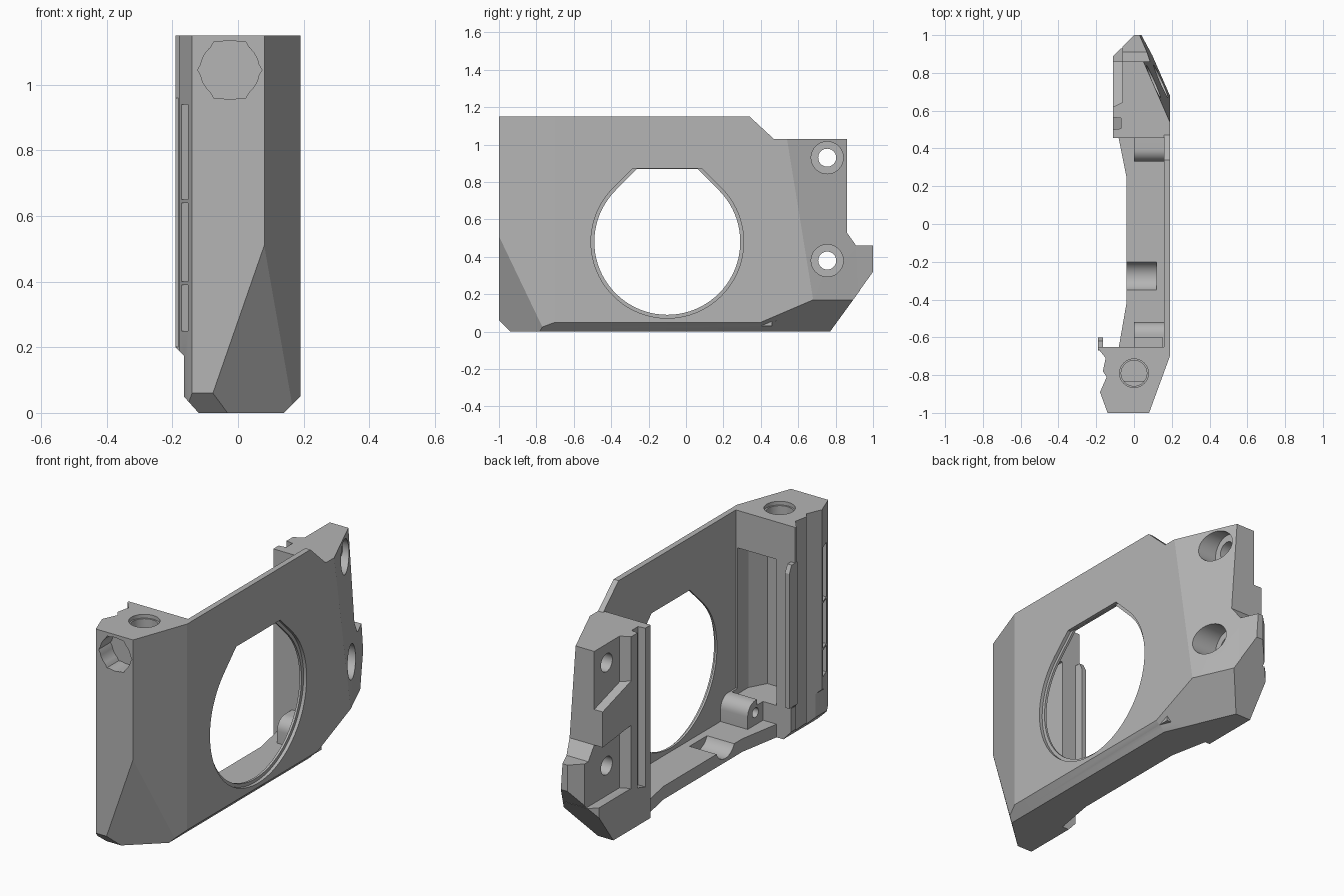
import bpy, bmesh, math
from mathutils import Vector

old = bpy.data.objects.get("Cube")
if old:
    bpy.data.objects.remove(old, do_unlink=True)

grey = bpy.data.materials.new("mid grey")
grey.use_nodes = True
grey.diffuse_color = (0.46, 0.46, 0.46, 1)
grey.node_tree.nodes["Principled BSDF"].inputs["Base Color"].default_value = grey.diffuse_color

INSIDE = Vector((0.1, 0, 0.5))
# Outer bevel planes, three points each
PLANES = [
    ((0.08, -1, 0.51), (-0.08, -1, 0.05), (0.19, -0.75, 0.04)),   # front corner
    ((0.19, 0, 0.05), (0.14, 0, 0), (0.19, 0.3, 0.05)),           # bottom outer
    ((0.19, 0.4, 0.05), (0.19, 0.68, 0.17), (0.10, 0.89, 0.17)),  # bottom rear
    ((0.19, 0.54, 1.03), (0.19, 0.68, 0.17), (0.05, 0.86, 1.03)), # rear taper
    ((-0.11, 0.89, 0), (0, 1, 0), (0, 1, 1)),                     # rear inner
    ((0, -1, 0.06), (0, -0.94, 0), (0.1, -1, 0.06)),              # front toe
    ((-0.165, 0, 0.05), (-0.12, 0, 0), (-0.165, 0.3, 0.05)),      # inner toe
]


def prism(name, axis, pts, lo, hi, bevelled=False):
    """Extrude a 2D outline along an axis, optionally trimmed by the bevel planes."""
    place = {"X": lambda a, b, t: (t, a, b),
             "Y": lambda a, b, t: (a, t, b),
             "Z": lambda a, b, t: (a, b, t)}[axis]
    bm = bmesh.new()
    face = bm.faces.new([bm.verts.new(place(a, b, lo)) for a, b in pts])
    ext = bmesh.ops.extrude_face_region(bm, geom=[face])
    shift = Vector(place(0, 0, hi - lo))
    bmesh.ops.translate(bm, vec=shift, verts=[v for v in ext["geom"] if isinstance(v, bmesh.types.BMVert)])
    if bevelled:
        for tri in PLANES:
            a, b, c = map(Vector, tri)
            n = (b - a).cross(c - a).normalized()
            if n.dot(INSIDE - a) > 0:
                n = -n
            geom = bm.verts[:] + bm.edges[:] + bm.faces[:]
            bmesh.ops.bisect_plane(bm, geom=geom, plane_co=a, plane_no=n, clear_outer=True)
            rim = [e for e in bm.edges if e.is_boundary]
            if rim:
                bmesh.ops.holes_fill(bm, edges=rim, sides=0)
    bmesh.ops.recalc_face_normals(bm, faces=bm.faces)
    mesh = bpy.data.meshes.new(name)
    bm.to_mesh(mesh)
    bm.free()
    mesh.materials.append(grey)
    obj = bpy.data.objects.new(name, mesh)
    bpy.context.collection.objects.link(obj)
    return obj


def rect(a0, a1, b0, b1):
    return [(a0, b0), (a1, b0), (a1, b1), (a0, b1)]


def circle(a, b, r, n=40):
    return [(a + r * math.cos(math.tau * i / n), b + r * math.sin(math.tau * i / n)) for i in range(n)]


def teardrop(a, b, r, top):
    """Circle with 45 degree shoulders up to a flat top."""
    n = 60
    arc = [math.radians(135 + 270 * i / n) for i in range(n + 1)]
    pts = [(a + r * math.cos(t), b + r * math.sin(t)) for t in arc]
    half = r * math.sqrt(2) - (top - b)
    return pts + [(a + half, top), (a - half, top)]


def combine(body, other, mode):
    mod = body.modifiers.new(mode.lower(), "BOOLEAN")
    mod.operation, mod.object, mod.solver = mode, other, "EXACT"
    bpy.context.view_layer.objects.active = body
    bpy.ops.object.modifier_apply(modifier=mod.name)
    bpy.data.objects.remove(other, do_unlink=True)


# Thin side plate
body = prism("bracket_body", "X", [(-0.7, 0), (0.5, 0), (0.5, 1.03), (0.47, 1.03), (0.34, 1.15), (-0.7, 1.15)],
             0.16, 0.19, True)

# Front column with grooved inner side
column = [(-0.14, -1), (0.08, -1), (0.19, -0.7), (0.19, -0.65), (-0.19, -0.65), (-0.19, -0.66),
          (-0.15, -0.71), (-0.165, -0.78), (-0.145, -0.81), (-0.18, -0.89)]
# Bottom shelf
shelf = [(0.19, -0.7), (0.19, 0.5), (-0.09, 0.5), (-0.08, 0.45), (-0.04, 0.25),
         (-0.04, -0.42), (-0.08, -0.65), (-0.09, -0.7)]
# Rear block and its raised inner features
block = [(0.455, 0), (0.77, 0), (1, 0.32), (1, 0.46), (0.91, 0.46), (0.86, 0.53), (0.86, 1.03), (0.455, 1.03)]
foot = [(0.455, 0), (0.77, 0), (0.93, 0.22), (0.63, 0.22), (0.455, 0.17)]
wedge = [(0.6, 0.56), (0.86, 0.53), (0.86, 0.72), (0.6, 0.8)]
rail = [(0, 0.455), (-0.11, 0.455), (-0.11, 0.5), (-0.07, 0.505), (-0.07, 0.56), (-0.11, 0.565),
        (-0.11, 0.62), (-0.06, 0.645), (0, 0.645)]
parts = [
    prism("column", "Z", column, 0, 1.15, True),
    prism("shelf", "Z", shelf, 0, 0.07, True),
    prism("rear_block", "X", block, -0.06, 0.19, True),
    prism("rear_foot", "X", foot, -0.11, 0.1, True),
    prism("rear_wedge", "X", wedge, -0.11, 0, True),
    prism("rear_rail", "Z", rail, 0.15, 1.03),
    prism("column_lip", "X", [(-0.67, 0.2), (-0.6, 0.2), (-0.6, 0.92), (-0.62, 0.96), (-0.67, 0.96)], -0.19, -0.165),
]
# Rounded screw bosses beside the column and the rear block
for y, side in ((-0.585, -1), (0.395, 1)):
    arch = [(y + 0.065 * math.cos(t), 0.135 + 0.065 * math.sin(t))
            for t in (math.pi * i / 16 for i in range(17))]
    parts.append(prism("boss", "X", arch + [(y - 0.065, 0.03), (y + 0.065, 0.03)], 0, 0.17))
    y0, y1 = sorted((y, y + side * 0.085))
    parts.append(prism("boss_web", "X", rect(y0, y1, 0.03, 0.2), 0, 0.17))
for p in parts:
    combine(body, p, "UNION")

# Large opening with a stepped rim
cuts = [
    prism("opening", "X", teardrop(-0.1, 0.48, 0.39, 0.87), 0.1, 0.3),
    prism("opening_rim", "X", teardrop(-0.1, 0.48, 0.408, 0.871), 0.172, 0.3),
    # Column pocket, top socket and front nut recess
    prism("pocket", "Z", [(0.15, -0.6), (0.15, -0.74), (0.1, -0.83), (-0.08, -0.83), (-0.08, -0.6)], 0.17, 0.95),
    prism("top_socket", "Z", circle(0, -0.79, 0.068), 0.9, 1.3),
    prism("top_socket_rim", "Z", circle(0, -0.79, 0.076), 1.13, 1.3),
    prism("nut_recess", "Y", circle(-0.025, 1.045, 0.098, 6), -1.2, -0.9),
    prism("nut_round", "Y", circle(-0.025, 1.045, 0.09), -1.2, -0.9),
    # Column base step and shelf channel
    prism("base_step", "Y", [(-0.3, -0.1), (-0.165, -0.1), (-0.165, 0.175), (-0.195, 0.205), (-0.3, 0.205)], -1.2, -0.5),
    prism("shelf_channel", "X", circle(-0.275, 0.1, 0.08), -0.2, 0.12),
]
# Rear through holes with counterbores
for z in (0.93, 0.38):
    cuts.append(prism("bolt_hole", "X", circle(0.755, z, 0.048), -0.3, 0.3))
    cuts.append(prism("counterbore", "X", circle(0.755, z, 0.086), 0.03, 0.3))
    cuts.append(prism("bolt_seat", "X", circle(0.755, z, 0.075), -0.3, -0.061))
# Pilot holes in the bosses
for y in (-0.585, 0.395):
    cuts.append(prism("pilot_hole", "X", circle(y, 0.135, 0.026, 20), -0.05, 0.12))
# Shallow slots along the column's sloped edge
slot = [(-0.18, -0.975), (-0.2, -0.92), (-0.153, -0.905), (-0.133, -0.96)]
for z0, z1 in ((0.25, 0.39), (0.4, 0.64), (0.65, 0.94)):
    cuts.append(prism("edge_slot", "Z", slot, z0, z1))
for c in cuts:
    combine(body, c, "DIFFERENCE")

# Smooth curved walls while keeping the creases crisp
body.select_set(True)
bpy.context.view_layer.objects.active = body
bpy.ops.object.shade_smooth_by_angle(angle=math.radians(20))
